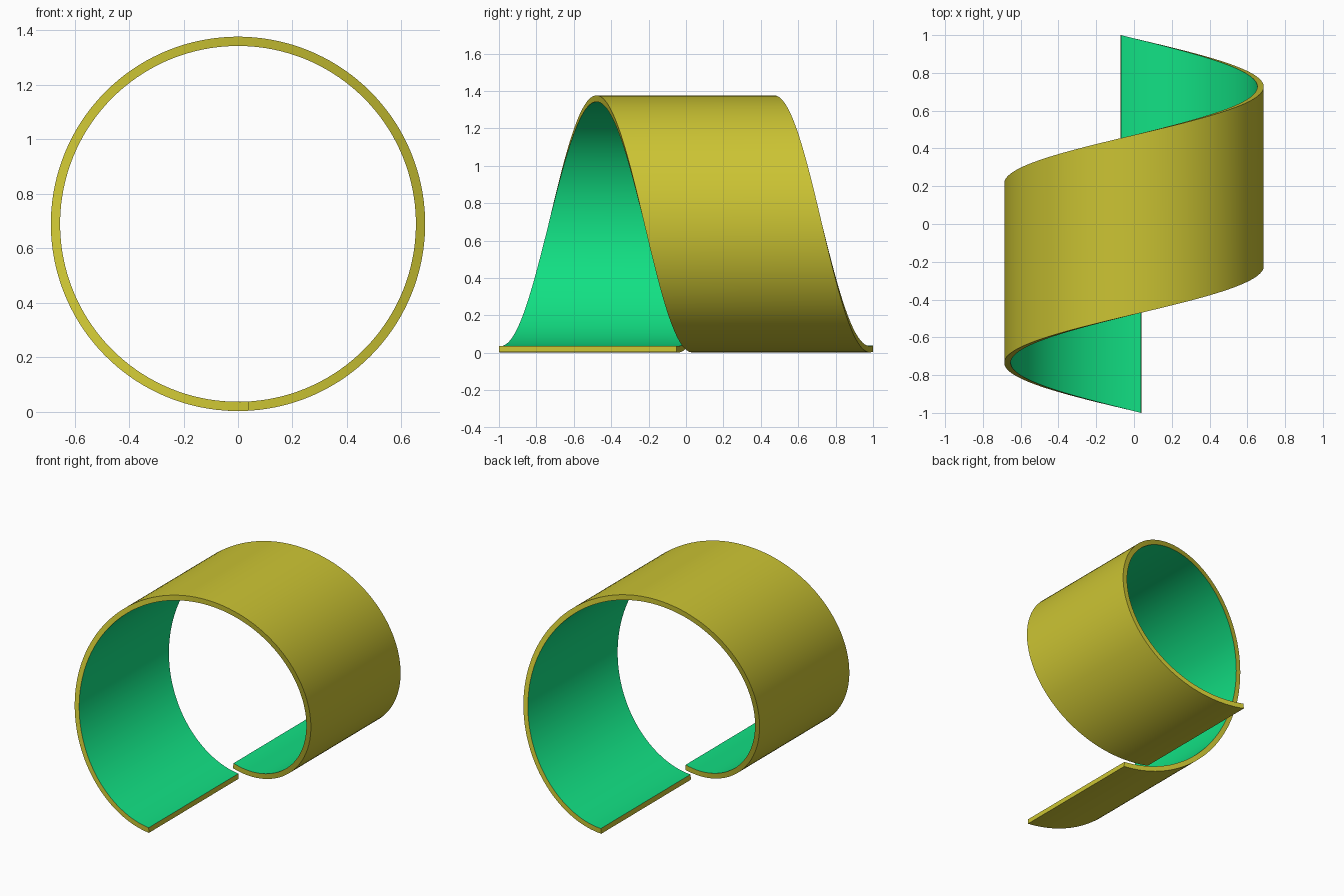
import bpy, bmesh
from math import sin, cos, pi

cube = bpy.data.objects.get("Cube")
if cube:
    bpy.data.objects.remove(cube, do_unlink=True)


def make_material(name, rgb):
    mat = bpy.data.materials.new(name)
    mat.use_nodes = True
    mat.diffuse_color = (*rgb, 1)
    mat.node_tree.nodes["Principled BSDF"].inputs["Base Color"].default_value = (*rgb, 1)
    return mat


OUTER, INNER = 0.687, 0.653   # radii of the band
WIDTH = 0.95                  # band width along y
START, END = -0.058, 2 * pi + 0.105
STEPS = 144


def section(bm, t):
    """Rectangular cross-section of the band at angle t from the bottom."""
    y = -1 + (2 - WIDTH) * (t - START) / (END - START)
    corners = ((INNER, y), (INNER, y + WIDTH), (OUTER, y + WIDTH), (OUTER, y))
    return [bm.verts.new((-r * sin(t), v, 0.689 - r * cos(t))) for r, v in corners]


# Helical band: sweep the section a little past one full turn
bm = bmesh.new()
rows = [section(bm, START + (END - START) * i / STEPS) for i in range(STEPS + 1)]
for a, b in zip(rows, rows[1:]):
    for k in range(4):
        n = (k + 1) % 4
        face = bm.faces.new((a[k], a[n], b[n], b[k]))
        face.material_index = 0 if k == 0 else 1   # inside, then outside and rims
for end in (rows[0], rows[-1]):
    bm.faces.new(end).material_index = 1
bmesh.ops.recalc_face_normals(bm, faces=bm.faces)

mesh = bpy.data.meshes.new("helical_band")
bm.to_mesh(mesh)
bm.free()
mesh.materials.append(make_material("inner green", (0.006, 0.75, 0.23)))
mesh.materials.append(make_material("outer yellow", (0.60, 0.55, 0.033)))
band = bpy.data.objects.new("helical_band", mesh)
bpy.context.collection.objects.link(band)

# Smooth the curved walls, keep the rims crisp
bpy.context.view_layer.objects.active = band
band.select_set(True)
bpy.ops.object.shade_smooth_by_angle(angle=pi / 6)
